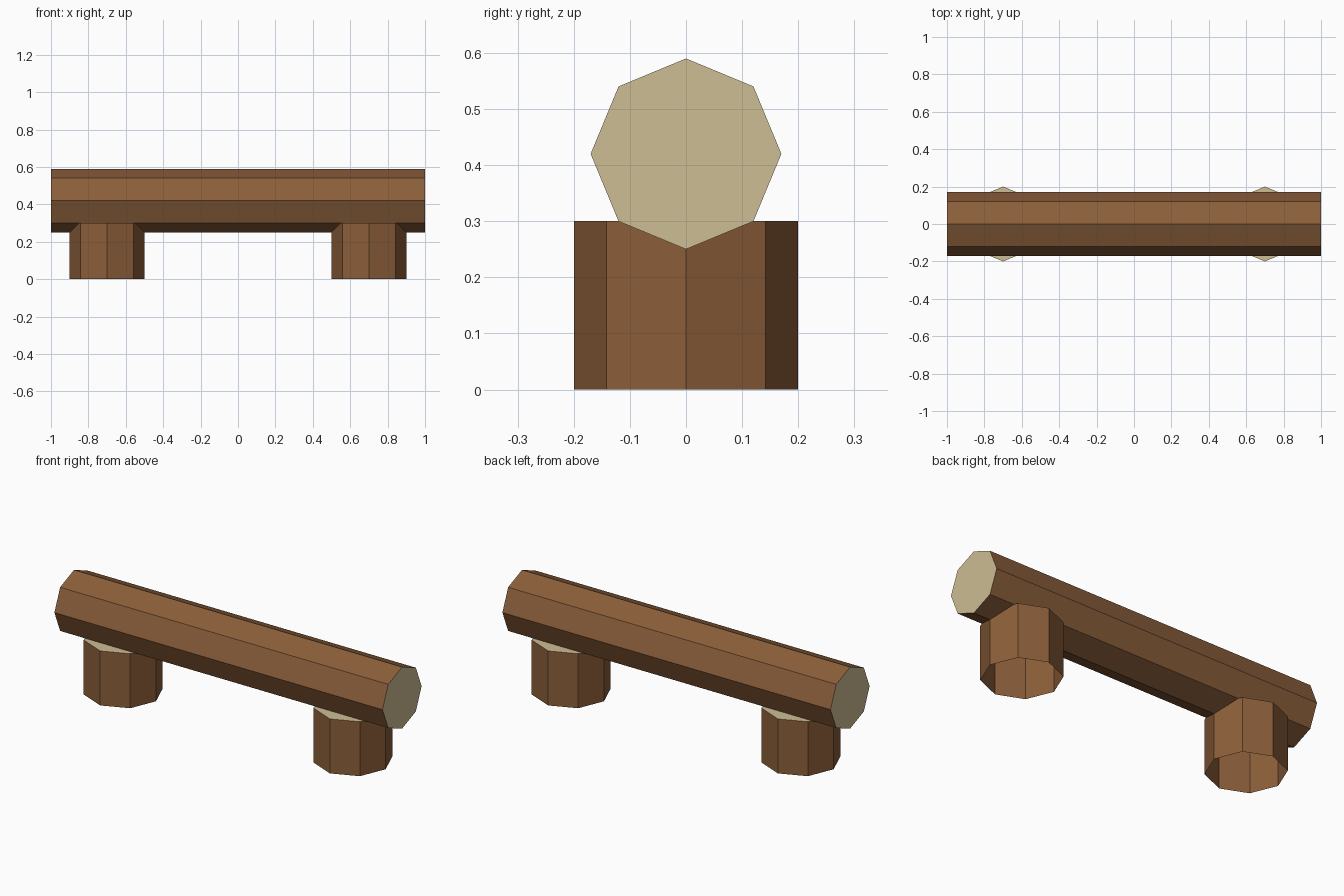
import bpy, bmesh, math
from mathutils import Matrix

if "Cube" in bpy.data.objects:
    bpy.data.objects.remove(bpy.data.objects["Cube"])


def material(name, color):
    m = bpy.data.materials.new(name)
    m.diffuse_color = (*color, 1)
    m.use_nodes = True
    m.node_tree.nodes["Principled BSDF"].inputs["Base Color"].default_value = m.diffuse_color
    return m


bark = material("bark brown", (0.258, 0.112, 0.042))
cut = material("cut wood", (0.610, 0.508, 0.296))


def log(name, radius, length, matrix, open_bottom=False):
    """Eight-sided log with bark sides and pale cut ends."""
    bm = bmesh.new()
    bmesh.ops.create_cone(bm, cap_ends=True, segments=8,
                          radius1=radius, radius2=radius, depth=length)
    bm.normal_update()
    for f in bm.faces:
        f.material_index = 1 if abs(f.normal.z) > 0.5 else 0
    if open_bottom:
        ends = [f for f in bm.faces if f.normal.z < -0.5]
        bmesh.ops.delete(bm, geom=ends, context='FACES_ONLY')
    bm.transform(matrix)
    me = bpy.data.meshes.new(name)
    bm.to_mesh(me)
    bm.free()
    me.materials.append(bark)
    me.materials.append(cut)
    bpy.context.collection.objects.link(bpy.data.objects.new(name, me))


# Seat log lying along x
log("seat_log", 0.17, 2.0,
    Matrix.Translation((0, 0, 0.42)) @ Matrix.Rotation(math.pi / 2, 4, 'Y'))

# Two stump legs, hollow underneath
for side, x in (("left", -0.7), ("right", 0.7)):
    log(side + "_stump", 0.2, 0.3, Matrix.Translation((x, 0, 0.15)), True)
